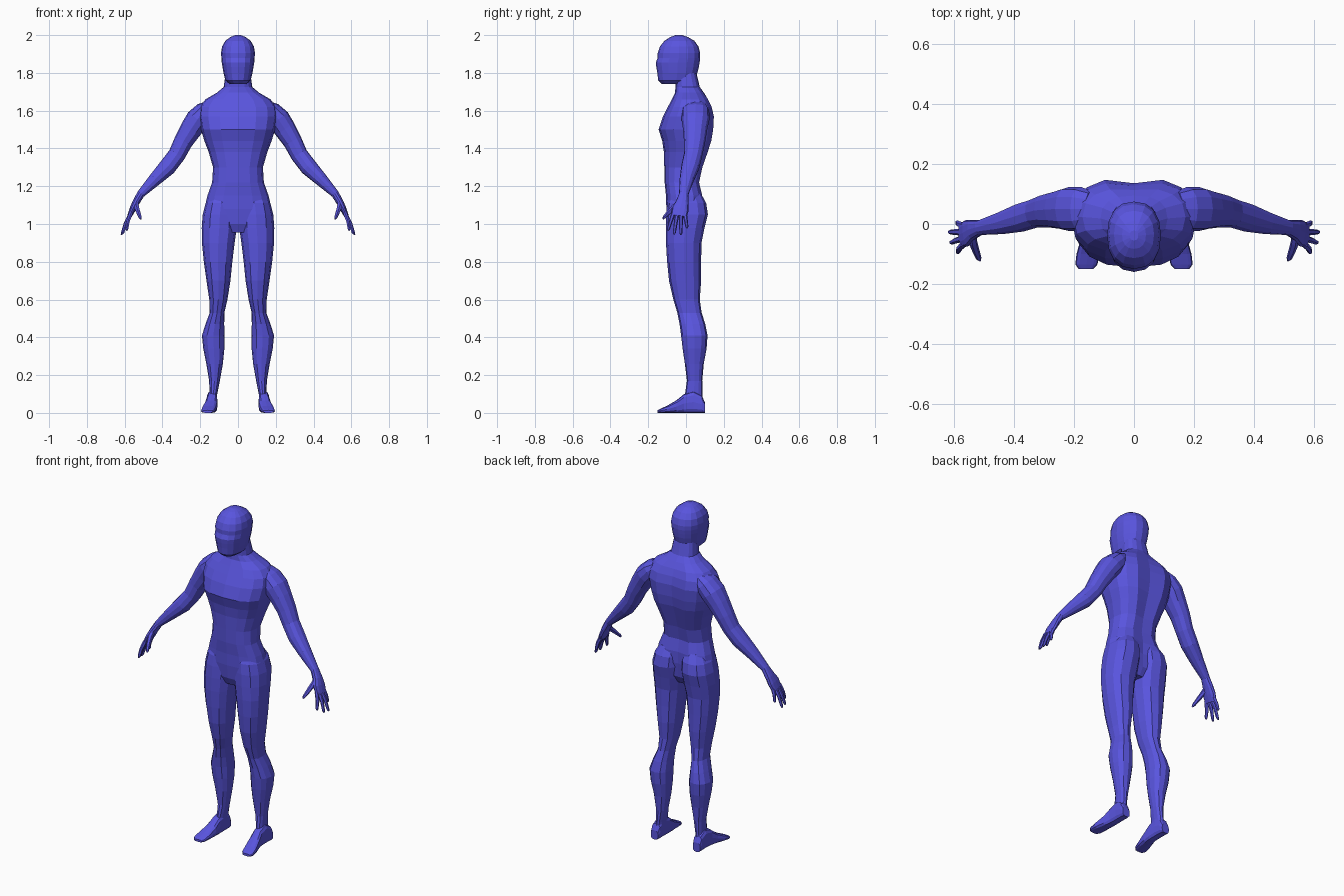
import bpy, bmesh
from math import cos, sin, pi
from mathutils import Vector as V

blue = bpy.data.materials.new("blue")
blue.diffuse_color = (0.10, 0.09, 0.73, 1)


def ring(c, u, v, n=12, e=2.3, groove=0):
    """Rounded cross-section around c; groove pulls in the point at a quarter turn."""
    pts = []
    for i in range(n):
        a = 2 * pi * i / n
        k, s = cos(a), sin(a)
        k = (abs(k) ** (2 / e)) * (1 if k > 0 else -1)
        s = (abs(s) ** (2 / e)) * (1 if s > 0 else -1)
        p = V(c) + V(u) * k + V(v) * s
        if groove and i == n // 4:
            p -= V(v).normalized() * groove
        pts.append(p)
    return pts


def flat_ring(x0, x1, y0, y1, z, **kw):
    return ring(((x0 + x1) / 2, (y0 + y1) / 2, z), ((x1 - x0) / 2, 0, 0), (0, (y1 - y0) / 2, 0), **kw)


def loft(name, rings, mirror=False):
    bm = bmesh.new()
    rows = [[bm.verts.new(p) for p in r] for r in rings]
    n = len(rows[0])
    for a, b in zip(rows, rows[1:]):
        for i in range(n):
            j = (i + 1) % n
            bm.faces.new((a[i], a[j], b[j], b[i]))
    bm.faces.new(rows[0])
    bm.faces.new(rows[-1])
    bmesh.ops.recalc_face_normals(bm, faces=bm.faces)
    me = bpy.data.meshes.new(name)
    bm.to_mesh(me)
    bm.free()
    me.materials.append(blue)
    ob = bpy.data.objects.new(name, me)
    bpy.context.collection.objects.link(ob)
    if mirror:
        ob.modifiers.new("mirror", 'MIRROR').use_mirror_merge = False
    return ob


def tube(name, path, **kw):
    """Loft along (x, y, z, half width front-to-back, half thickness) stations."""
    pts = [V(p[:3]) for p in path]
    rings = []
    for i, p in enumerate(path):
        t = (pts[min(i + 1, len(pts) - 1)] - pts[max(i - 1, 0)]).normalized()
        v = t.cross(V((0, 1, 0))).normalized()
        u = v.cross(t).normalized()
        rings.append(ring(p[:3], u * p[3], v * p[4], **kw))
    loft(name, rings, True)


# torso and neck: z, half width, front y, back y, spine groove
torso = [(.955, .085, -.075, .05, 0), (1.0, .165, -.095, .075, 0), (1.08, .178, -.104, .095, .02),
         (1.15, .162, -.106, .092, .015), (1.22, .137, -.113, .075, .01), (1.30, .132, -.115, .093, .015),
         (1.38, .155, -.117, .122, .02), (1.44, .178, -.126, .142, .02), (1.50, .196, -.145, .153, .02),
         (1.57, .208, -.122, .156, .02), (1.62, .203, -.096, .143, .015), (1.66, .172, -.075, .122, .008),
         (1.695, .112, -.058, .095, 0), (1.725, .076, -.056, .073, 0), (1.80, .065, -.06, .055, 0)]
loft("torso", [flat_ring(-w, w, f, b, z, n=16, e=2.5, groove=g) for z, w, f, b, g in torso])

# head: z, half width, front y, back y
head = [(1.742, .045, -.128, .02), (1.76, .067, -.147, .045), (1.80, .077, -.152, .06),
        (1.83, .082, -.157, .068), (1.855, .086, -.16, .072), (1.88, .088, -.15, .075),
        (1.905, .09, -.15, .075), (1.94, .084, -.138, .066), (1.97, .067, -.114, .044),
        (1.99, .04, -.083, .01), (2.0, .014, -.055, -.022)]
loft("head", [flat_ring(-w, w, f, b, z, n=16) for z, w, f, b in head])

# legs: z, inner x, outer x, front y, back y
leg = [(1.16, .02, .14, -.08, .08), (1.11, .006, .172, -.1, .107), (1.05, .005, .187, -.106, .116),
       (.98, .006, .192, -.107, .098), (.90, .018, .191, -.106, .082), (.80, .03, .181, -.1, .08),
       (.70, .04, .167, -.09, .08), (.60, .056, .152, -.067, .073), (.53, .072, .15, -.046, .083),
       (.47, .073, .172, -.034, .102), (.41, .071, .191, -.026, .114), (.34, .072, .184, -.018, .109),
       (.26, .08, .168, -.006, .094), (.17, .096, .153, .005, .086), (.10, .11, .15, -.005, .087),
       (.04, .112, .158, -.02, .092)]
loft("leg", [flat_ring(a, b, f, k, z) for z, a, b, f, k in leg], True)

# feet: y, inner x, outer x, top z
foot = [(.1, .115, .163, .055), (.085, .11, .166, .09), (.04, .109, .166, .115), (-.01, .108, .168, .1),
        (-.05, .109, .178, .067), (-.1, .115, .192, .038), (-.135, .122, .196, .022), (-.15, .135, .185, .014)]
loft("foot", [ring(((a + b) / 2, y, z / 2), ((b - a) / 2, 0, 0), (0, 0, z / 2), n=12, e=3)
              for y, a, b, z in foot], True)

# arms running into the palms
tube("arm_and_palm", [
    (.14, .05, 1.625, .06, .035), (.175, .05, 1.595, .073, .055), (.215, .05, 1.553, .074, .062),
    (.25, .048, 1.50, .064, .058), (.29, .045, 1.435, .056, .05), (.325, .037, 1.365, .049, .046),
    (.375, .022, 1.30, .048, .046), (.44, .004, 1.235, .038, .035), (.515, -.012, 1.158, .025, .021),
    (.54, -.02, 1.115, .034, .019), (.557, -.03, 1.08, .045, .017), (.575, -.037, 1.04, .041, .012)])

# fingers: knuckle y and tip
fingers = [(-.007, (.592, .006, .978)), (-.027, (.618, -.027, .942)),
           (-.047, (.613, -.063, .945)), (-.067, (.59, -.096, .965))]
for i, (y, tip) in enumerate(fingers):
    a, b = V((.568, y, 1.055)), V(tip)
    m = a.lerp(b, .5) + V((.004, 0, .002))
    tube(f"finger_{i + 1}", [(*a, .012, .012), (*m, .01, .01), (*a.lerp(b, .9), .008, .008),
                             (*b, .004, .004)], n=6, e=2)

# thumbs
tube("thumb", [(.54, -.03, 1.115, .016, .014), (.537, -.062, 1.09, .015, .014),
               (.527, -.092, 1.06, .012, .012), (.518, -.115, 1.036, .009, .009),
               (.514, -.122, 1.026, .004, .004)], n=6, e=2)
